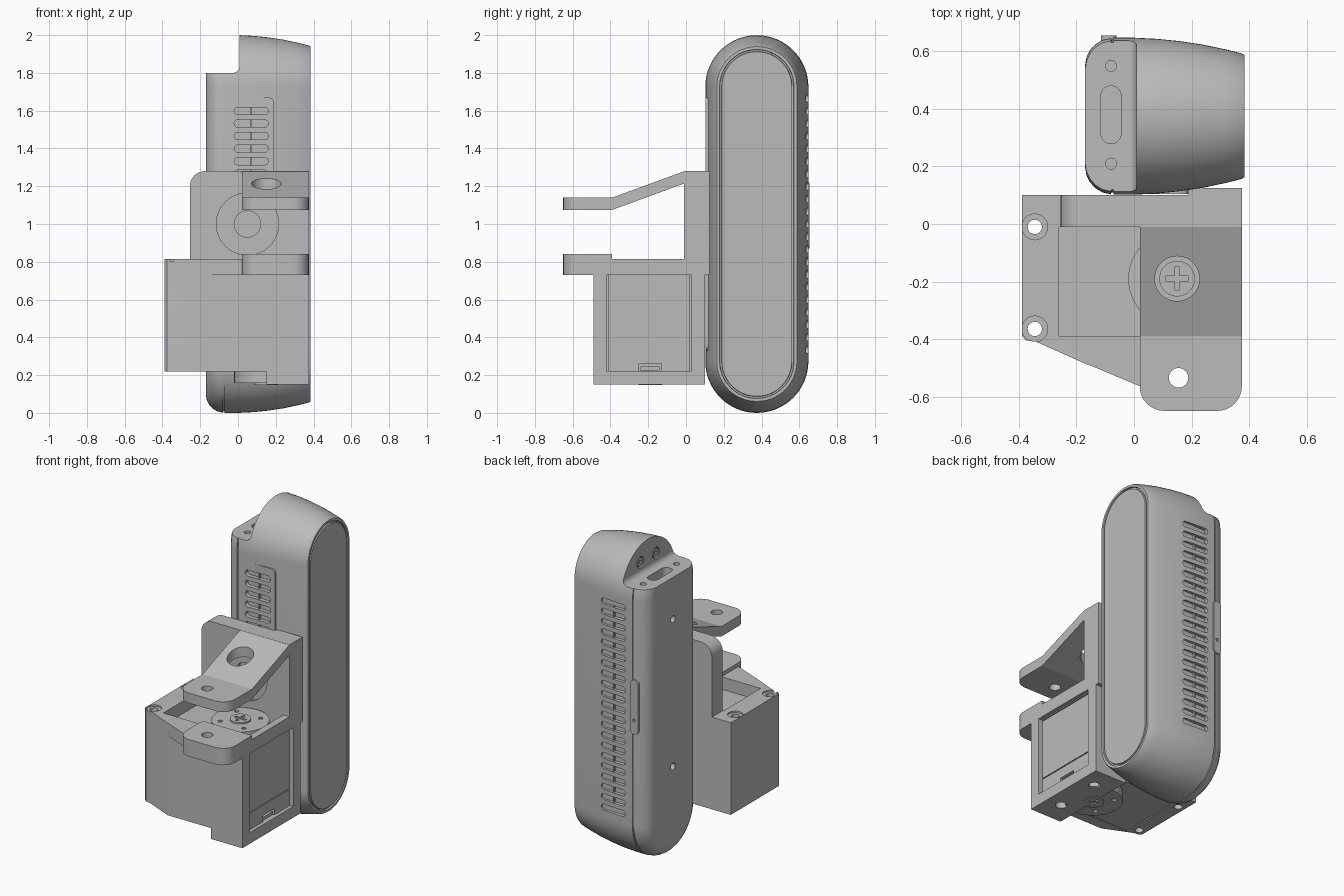
import bpy, bmesh, math
from mathutils import Vector

old = bpy.data.objects.get("Cube")
if old:
    bpy.data.objects.remove(old, do_unlink=True)

grey = bpy.data.materials.new("plain_grey")
grey.use_nodes = True
COLOUR = (0.5, 0.5, 0.5, 1)
grey.diffuse_color = COLOUR
grey.node_tree.nodes["Principled BSDF"].inputs["Base Color"].default_value = COLOUR


def make(name, bm):
    bmesh.ops.recalc_face_normals(bm, faces=bm.faces)
    mesh = bpy.data.meshes.new(name)
    bm.to_mesh(mesh)
    bm.free()
    mesh.materials.append(grey)
    ob = bpy.data.objects.new(name, mesh)
    bpy.context.collection.objects.link(ob)
    return ob


def place(axis, a, b, t):
    return {"x": (t, a, b), "y": (a, t, b), "z": (a, b, t)}[axis]


def add_prism(bm, pts, axis, lo, hi):
    rings = [[bm.verts.new(place(axis, a, b, t)) for a, b in pts] for t in (lo, hi)]
    bm.faces.new(rings[0])
    bm.faces.new(rings[1])
    n = len(pts)
    for i in range(n):
        j = (i + 1) % n
        bm.faces.new((rings[0][i], rings[0][j], rings[1][j], rings[1][i]))


def prisms(name, *specs):
    bm = bmesh.new()
    for spec in specs:
        add_prism(bm, *spec)
    return make(name, bm)


def circle(a, b, r, n=40):
    return [(a + r * math.cos(i * math.tau / n), b + r * math.sin(i * math.tau / n)) for i in range(n)]


def rect(a0, a1, b0, b1, r=0, corners=(0, 1, 2, 3), n=8):
    """Rectangle with chosen rounded corners, counted from the low corner."""
    out = []
    for k, (a, b, sa, sb) in enumerate(((a0, b0, 1, 1), (a1, b0, -1, 1), (a1, b1, -1, -1), (a0, b1, 1, -1))):
        if r and k in corners:
            for i in range(n + 1):
                t = math.pi + k * math.pi / 2 + i * math.pi / 2 / n
                p = (a + sa * r + r * math.cos(t), b + sb * r + r * math.sin(t))
                if not out or math.dist(out[-1], p) > 1e-5:
                    out.append(p)
        else:
            out.append((a, b))
    return out


def select(ob):
    bpy.ops.object.select_all(action="DESELECT")
    ob.select_set(True)
    bpy.context.view_layer.objects.active = ob


def boolean(ob, *specs, operation="DIFFERENCE"):
    """Apply each prism to the object, one after another."""
    for spec in specs:
        tool = prisms("cutter", *(spec if isinstance(spec, list) else [spec]))
        select(ob)
        mod = ob.modifiers.new("cut", "BOOLEAN")
        mod.operation, mod.object, mod.solver = operation, tool, "EXACT"
        bpy.ops.object.modifier_apply(modifier=mod.name)
        bpy.data.objects.remove(tool, do_unlink=True)


def smooth(ob, angle=30):
    select(ob)
    bpy.ops.object.shade_smooth_by_angle(angle=math.radians(angle))


# Tall capsule housing, lofted through (x, radius) stations
CY, HALF = 0.375, 0.727
stations = [(-0.17, 0.18), (-0.165, 0.206), (-0.153, 0.23), (-0.135, 0.25), (-0.11, 0.265),
            (-0.08, 0.272), (-0.079, 0.266), (-0.072, 0.266), (-0.071, 0.273), (0, 0.273),
            (0.08, 0.269), (0.16, 0.261), (0.24, 0.249), (0.32, 0.232), (0.375, 0.218),
            (0.385, 0.212), (0.385, 0.197), (0.375, 0.195), (0.375, 0.187), (0.385, 0.185)]
bm = bmesh.new()
rings = []
N = 32
for x, r in stations:
    ring = []
    for side in (1, -1):
        for i in range(N + 1):
            t = i * math.pi / N + (0 if side > 0 else math.pi)
            ring.append(bm.verts.new((x, CY + r * math.cos(t), 1 + side * HALF + r * math.sin(t))))
    rings.append(ring)
for p, q in zip(rings, rings[1:]):
    for i in range(len(p)):
        j = (i + 1) % len(p)
        bm.faces.new((p[i], p[j], q[j], q[i]))
bm.faces.new(rings[0])
bm.faces.new(rings[-1])
housing = make("housing", bm)

# Notch at the top rear, with its sockets and slot
notch = rect(-0.4, 0.008, 1.8, 2.2, 0.035, (1,))
boolean(housing, (notch, "y", -0.2, 1))
sockets = [(circle(-0.08, y, 0.019, 20), "z", 1.74, 1.9) for y in (0.21, 0.55)]
sockets.append((rect(-0.115, -0.045, 0.28, 0.48, 0.034), "z", 1.74, 1.9))
back_holes = [(circle(CY, z, 0.022, 20), "x", -0.3, -0.12) for z in (0.58, 1.53)]
screw_seats = [(circle(CY + d, 1.88, 0.036, 24), "x", -0.05, 0.025) for d in (-0.08, 0.08)]
boolean(housing, sockets, back_holes, screw_seats)

# Vent slots on both sides
PITCH = 0.0665


def vents(count, lo, hi):
    zs = [1 + (i - (count - 1) / 2) * PITCH for i in range(count)]
    return [(rect(-0.02, 0.16, z - 0.019, z + 0.019, 0.018, n=4), "y", lo, hi) for z in zs]


front_vents = vents(19, 0.05, 0.128)
boolean(housing, vents(21, 0.625, 0.75), front_vents)
smooth(housing)
vent_pad = prisms("vent_pad", (rect(-0.03, 0.19, 0.33, 1.67, 0.03, (1, 2)), "y", 0.104, 0.15))
boolean(vent_pad, front_vents)
prisms("vent_ribs", *[(rect(0.066, 0.074, 0.35, 1.65), "y", lo, hi) for lo, hi in ((0.115, 0.14), (0.61, 0.638))])
for d in (-0.08, 0.08):
    screw = prisms("notch_screw", (circle(CY + d, 1.88, 0.028, 24), "x", 0.01, 0.04))
    boolean(screw, (circle(CY + d, 1.88, 0.013, 6), "x", 0, 0.02))

# Small side latch over the housing seam
latch = prisms("side_latch", (rect(-0.115, -0.06, 0.87, 1.22, 0.027), "y", 0.6, 0.655))
boolean(latch, (circle(-0.087, 0.96, 0.01, 12), "y", 0.64, 0.7))

# Actuator holder: diagonal-sided block with a side window and open top
holder = prisms("holder", ([(-0.39, 0.1), (-0.39, -0.39), (-0.375, -0.405), (-0.34, -0.41), (-0.16, -0.49),
                            (0.375, -0.49), (0.375, 0.1)], "z", 0.22, 0.815))
posts = [(-0.345, -0.01), (-0.345, -0.365)]
boolean(holder,
        (rect(-0.3, 0.5, -0.42, 0.03), "z", 0.212, 0.732),
        (rect(-0.26, 0.33, -0.39, -0.01), "z", 0.6, 0.9),
        [(circle(x, y, 0.045, 24), "z", 0.805, 0.9) for x, y in posts],
        [(circle(x, y, 0.025, 20), "z", 0.1, 0.9) for x, y in posts])
prisms("holder_lip", ([(-0.162, -0.488), (0.022, -0.565), (0.022, -0.488)], "z", 0.732, 0.815))
foot = prisms("holder_foot", (rect(0.15, 0.375, -0.49, 0.1), "z", 0.15, 0.222))
boolean(foot, [(circle(0.27, y, 0.035, 24), "z", 0.1, 0.19) for y in (-0.34, -0.04)])

# Actuator inside the holder
actuator = prisms("actuator", (rect(-0.29, 0.352, -0.412, 0.022), "z", 0.218, 0.735))
boolean(actuator,
        (rect(-0.25, -0.13, 0.2, 0.262), "x", 0.325, 0.4),
        [(rect(-0.5, 0.1, z - 0.003, z + 0.003), "x", 0.345, 0.4) for z in (0.33, 0.722)])
prisms("actuator_clip", (rect(-0.24, -0.14, 0.225, 0.245), "x", 0.3, 0.345))

# Output discs above and below, on one axis
AX, AY = 0.15, -0.19
for name, lo, hi, face in (("top_disc", 0.72, 0.805, 0.805), ("bottom_disc", 0.157, 0.23, 0.157)):
    disc = prisms(name, (circle(AX, AY, 0.17, 48), "z", lo, hi))
    boolean(disc, [(circle(AX + 0.12 * math.cos(a), AY + 0.12 * math.sin(a), 0.014, 12), "z",
                    face - 0.015, face + 0.015) for a in (0.785, 2.356, 3.927, 5.498)])
    smooth(disc)
    screw = prisms(name + "_screw", (circle(AX, AY, 0.062), "z", face - 0.01, face + 0.01))
    for s, t in ((0.04, 0.009), (0.009, 0.04)):
        boolean(screw, (rect(AX - s, AX + s, AY - t, AY + t), "z",
                        face - 0.03 if face < 0.5 else face, face if face < 0.5 else face + 0.03))
    smooth(screw)

# Upright mounting plate with a stepped round recess
plate = prisms("mounting_plate", (rect(-0.255, 0.375, 0.73, 1.28, 0.08, (3,)), "y", -0.01, 0.1))
boolean(plate, (circle(0.05, 1, 0.165, 48), "y", -0.1, 0.005), (circle(0.05, 1, 0.07), "y", -0.1, 0.04))
smooth(plate)
prisms("plate_spacer", (rect(0.19, 0.375, 0.732, 1.278), "y", 0.09, 0.125))

# Two arms with rounded tips and pin holes
tip = (rect(0.02, 0.375, -0.65, 0.3, 0.085, (0, 1)), "z", 0, 2)
pin = (circle(0.155, -0.535, 0.034, 28), "z", 0, 2)
upper_arm = prisms("upper_arm", ([(-0.7, 1.075), (-0.39, 1.075), (-0.008, 1.215), (0.05, 1.215), (0.05, 1.279),
                                  (-0.01, 1.279), (-0.39, 1.14), (-0.7, 1.14)], "x", -0.1, 0.5))
lower_arm = prisms("lower_arm", (rect(-0.7, -0.391, 0.731, 0.84), "x", -0.1, 0.5))
for arm in (upper_arm, lower_arm):
    boolean(arm, tip, operation="INTERSECT")
    boolean(arm, pin)
boolean(upper_arm, (circle(AX, AY, 0.078), "z", 1, 2))
for arm in (upper_arm, lower_arm, holder, foot):
    smooth(arm, 20)
